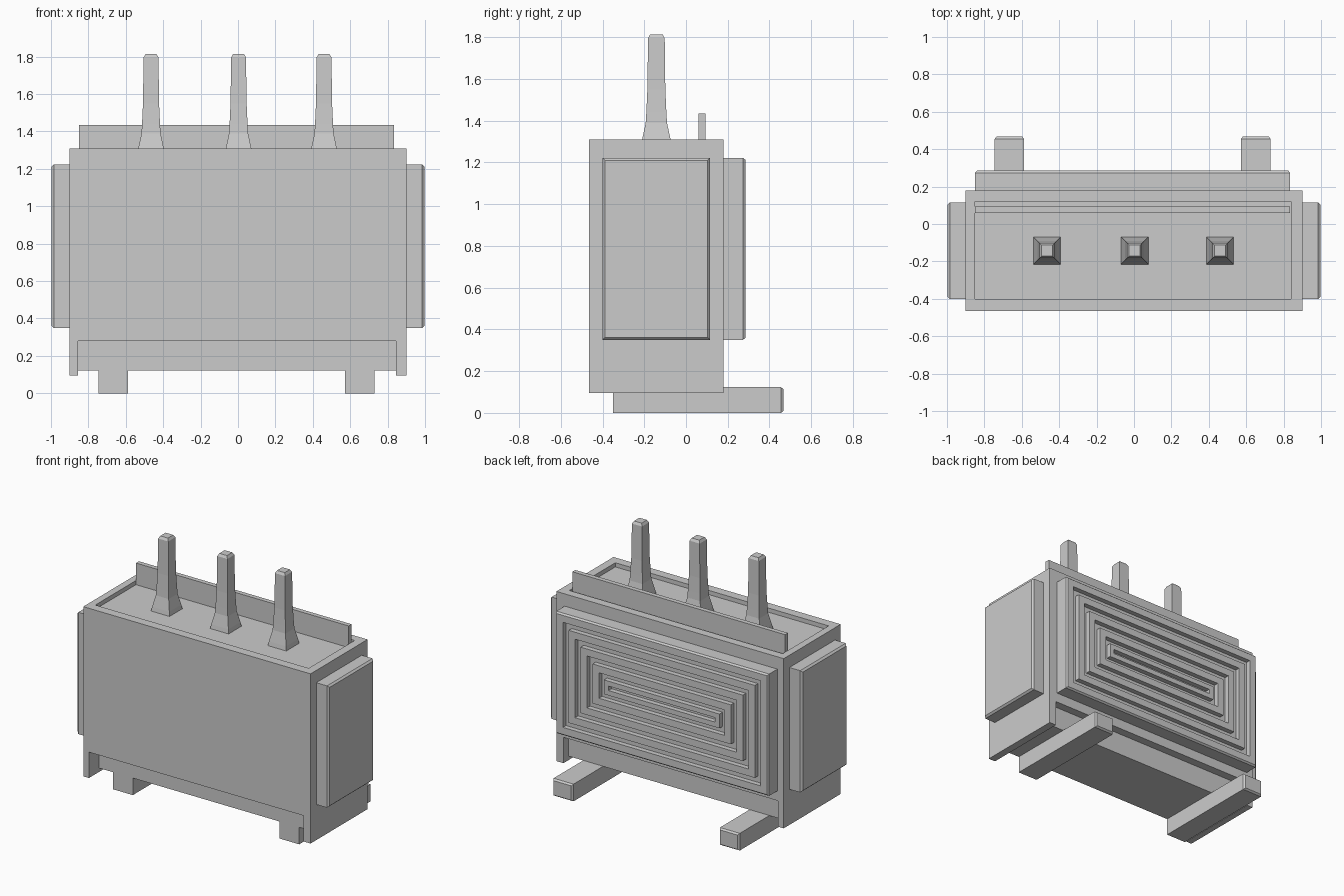
import bpy, bmesh

if "Cube" in bpy.data.objects:
    bpy.data.objects.remove(bpy.data.objects["Cube"])


def loft(name, sections, axis='z'):
    """Skin rectangles (a0, a1, b0, b1, level) stacked along an axis."""
    place = {'x': lambda a, b, c: (c, a, b),
             'y': lambda a, b, c: (a, c, b),
             'z': lambda a, b, c: (a, b, c)}[axis]
    bm = bmesh.new()
    rings = []
    for a0, a1, b0, b1, c in sections:
        corners = ((a0, b0), (a1, b0), (a1, b1), (a0, b1))
        rings.append([bm.verts.new(place(a, b, c)) for a, b in corners])
    for low, high in zip(rings, rings[1:]):
        for i in range(4):
            j = (i + 1) % 4
            bm.faces.new((low[i], low[j], high[j], high[i]))
    bm.faces.new(rings[0][::-1])
    bm.faces.new(rings[-1])
    bmesh.ops.recalc_face_normals(bm, faces=bm.faces)
    mesh = bpy.data.meshes.new(name)
    bm.to_mesh(mesh)
    bm.free()
    obj = bpy.data.objects.new(name, mesh)
    bpy.context.scene.collection.objects.link(obj)
    return obj


def box(name, x0, x1, y0, y1, z0, z1):
    return loft(name, [(x0, x1, y0, y1, z0), (x0, x1, y0, y1, z1)])


def inset(rect, d):
    a0, a1, b0, b1 = rect
    return (a0 + d, a1 - d, b0 + d, b1 - d)


# Housing with a shallow tray in its top
outer = (-0.9, 0.9, -0.465, 0.18)
tray = (-0.85, 0.84, -0.4, 0.12)
loft("housing", [(*outer, 0.28), (*outer, 1.31), (*tray, 1.31), (*tray, 1.28)])

# End legs and recessed base block
box("left_end_leg", -0.9, -0.855, -0.465, 0.18, 0.095, 0.28)
box("right_end_leg", 0.845, 0.9, -0.465, 0.18, 0.095, 0.28)
box("base_block", -0.855, 0.845, -0.35, 0.12, 0.122, 0.28)

# Long feet with chamfered back ends
for side, x0, x1 in (("left", -0.745, -0.588), ("right", 0.572, 0.73)):
    foot = (x0, x1, 0, 0.123)
    loft(side + "_foot", [(*foot, -0.35), (*foot, 0.455),
                          (*inset(foot, 0.01), 0.468)], 'y')

# Raised side panels with chamfered edges
panel = (-0.4, 0.115, 0.35, 1.222)
for side, s in (("left", -1), ("right", 1)):
    loft(side + "_panel", [(*panel, s * 0.9), (*panel, s * 0.985),
                           (*inset(panel, 0.012), s * 0.998)], 'x')

# Back panel with concentric rectangular grooves
back = (-0.85, 0.835, 0.35, 1.222)
top, deep = 0.285, 0.25
rings = [(*back, 0.18), (*back, 0.273), (*inset(back, 0.01), top)]
level = top
for d in (0.06, 0.105, 0.155, 0.2, 0.25, 0.295, 0.345, 0.385, 0.42):
    rings.append((*inset(back, d), level))
    level = deep if level == top else top
    rings.append((*inset(back, d), level))
loft("back_grooved_panel", rings, 'y')

# Thin upright tongue
box("locking_tongue", -0.85, 0.835, 0.06, 0.093, 1.27, 1.435)

# Three tapered square pins
profile = ((1.27, 0.075), (1.31, 0.068), (1.39, 0.051), (1.44, 0.048),
           (1.55, 0.043), (1.7, 0.041), (1.795, 0.04), (1.813, 0.03))
for label, x in (("left", -0.465), ("middle", 0.003), ("right", 0.46)):
    loft(label + "_pin", [(x - h, x + h, -0.142 - h, -0.142 + h, z)
                          for z, h in profile])
